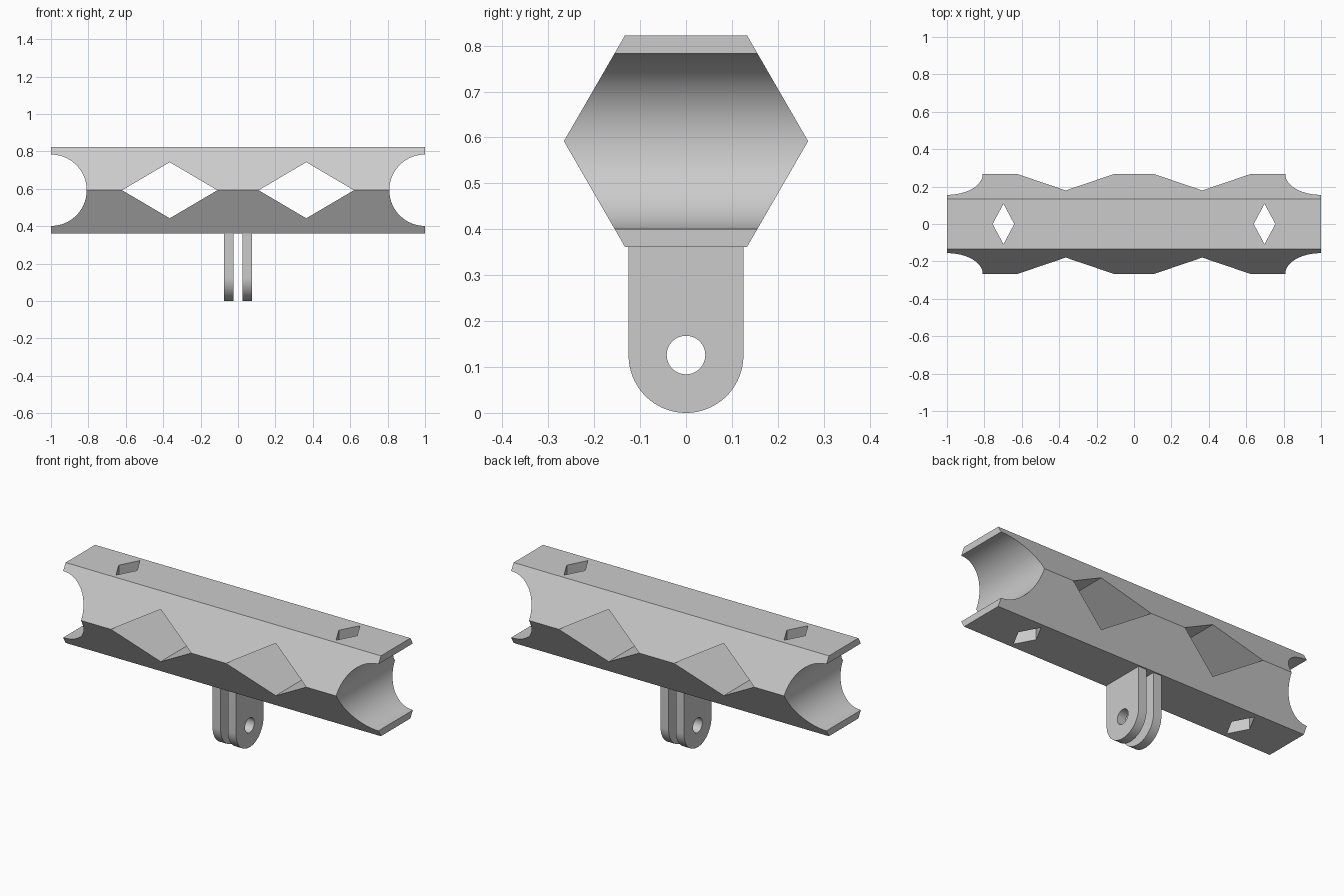
import bpy, bmesh
from math import pi, sin, cos

if "Cube" in bpy.data.objects:
    bpy.data.objects.remove(bpy.data.objects["Cube"])

ZC, R = 0.592, 0.266          # bar axis height and hexagon radius
H = R * 3 ** 0.5 / 2          # half height across the flats


def prism(name, pts, axis, lo, hi):
    """Extrude a 2D outline along an axis: x -> (y,z), y -> (x,z), z -> (x,y)."""
    i = 'xyz'.index(axis)
    bm = bmesh.new()
    rings = []
    for d in (lo, hi):
        ring = []
        for p in pts:
            co = list(p)
            co.insert(i, d)
            ring.append(bm.verts.new(co))
        rings.append(ring)
    n = len(pts)
    bm.faces.new(rings[0])
    bm.faces.new(rings[1])
    for k in range(n):
        m = (k + 1) % n
        bm.faces.new((rings[0][k], rings[0][m], rings[1][m], rings[1][k]))
    bmesh.ops.recalc_face_normals(bm, faces=bm.faces)
    mesh = bpy.data.meshes.new(name)
    bm.to_mesh(mesh)
    bm.free()
    ob = bpy.data.objects.new(name, mesh)
    bpy.context.collection.objects.link(ob)
    return ob


def arc(cx, cy, r, a0, a1, n):
    return [(cx + r * cos(a0 + (a1 - a0) * k / n), cy + r * sin(a0 + (a1 - a0) * k / n))
            for k in range(n + 1)]


def circle(cx, cy, r, n=64):
    return arc(cx, cy, r, 0, 2 * pi, n)[:-1]


def diamond(cx, cy, w, h):
    return [(cx - w, cy), (cx, cy - h), (cx + w, cy), (cx, cy + h)]


def select(ob):
    bpy.ops.object.select_all(action='DESELECT')
    ob.select_set(True)
    bpy.context.view_layer.objects.active = ob


def cut(ob, cutter):
    """Subtract the cutter, then discard it."""
    cutter.hide_render = True
    mod = ob.modifiers.new('cut', 'BOOLEAN')
    mod.operation, mod.solver, mod.object = 'DIFFERENCE', 'EXACT', cutter
    select(ob)
    bpy.ops.object.modifier_apply(modifier=mod.name)
    bpy.data.objects.remove(cutter)


def smooth(ob):
    select(ob)
    bpy.ops.object.shade_smooth_by_angle(angle=pi / 6)


# hexagonal bar with its points facing front and back
bar = prism('hexagonal_bar', [(R * cos(k * pi / 3), ZC + R * sin(k * pi / 3)) for k in range(6)],
            'x', -1, 1)

for s in (-1, 1):
    # round saddle at the end, large side window, small vertical slot
    cut(bar, prism('saddle_cutter', circle(s, ZC, 0.191, 96), 'y', -0.5, 0.5))
    cut(bar, prism('window_cutter', diamond(s * 0.365, ZC, 0.255, 0.15), 'y', -0.5, 0.5))
    cut(bar, prism('slot_cutter', diamond(s * 0.698, 0, 0.058, 0.108), 'z', 0, 1.2))
smooth(bar)

# pair of round-ended mounting lugs with a bolt hole
lug = [(0.125, ZC - H + 0.002)] + arc(0, 0.125, 0.125, 0, -pi, 48) + [(-0.125, ZC - H + 0.002)]
for name, x0, x1 in (('left_lug', -0.074, -0.023), ('right_lug', 0.023, 0.074)):
    ob = prism(name, lug, 'x', x0, x1)
    cut(ob, prism('bolt_hole_cutter', circle(0, 0.126, 0.042), 'x', x0 - 0.1, x1 + 0.1))
    smooth(ob)
